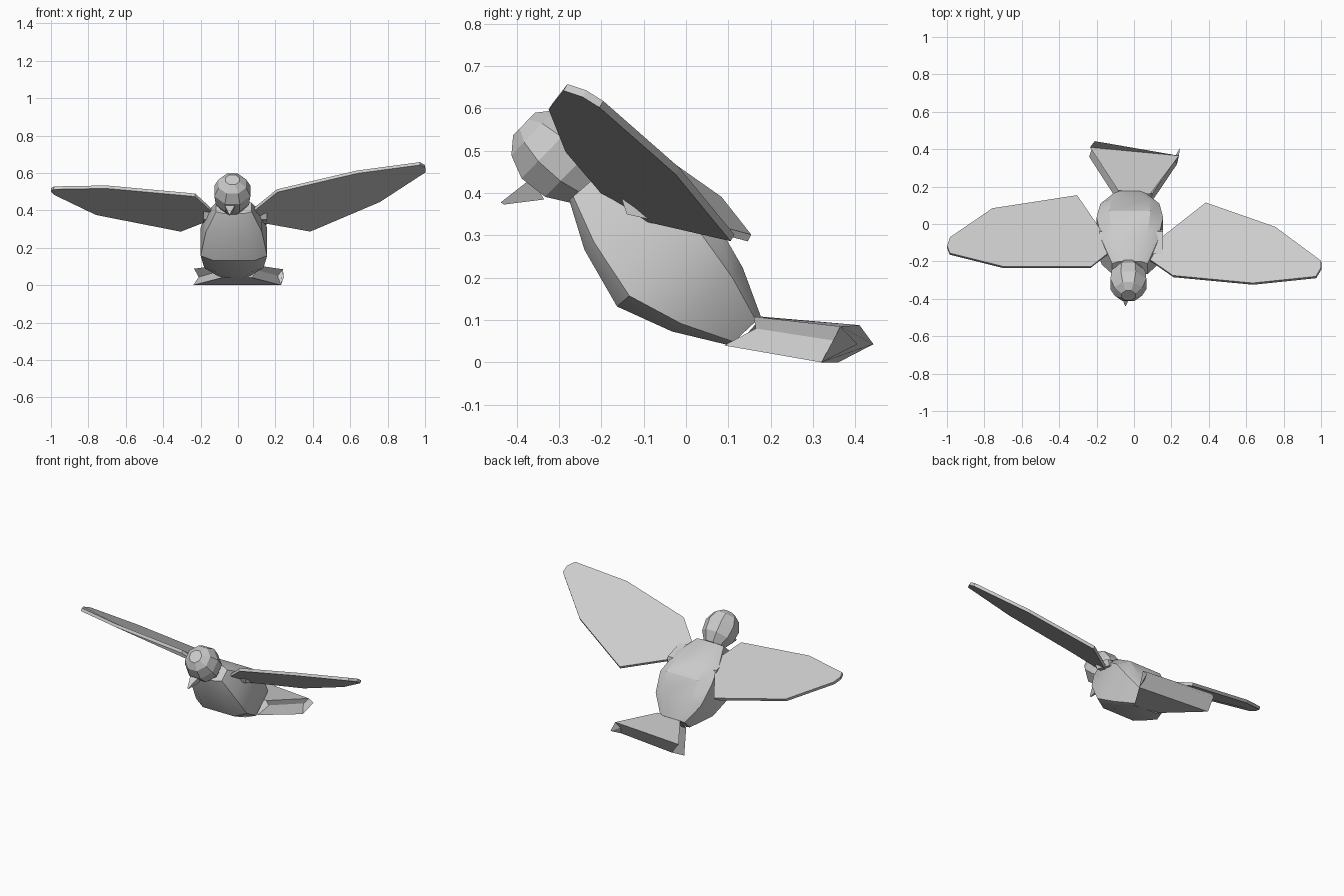
import bpy, bmesh, math
from mathutils import Vector as V

if "Cube" in bpy.data.objects:
    bpy.data.objects.remove(bpy.data.objects["Cube"])

grey = bpy.data.materials.new("plain grey")
grey.diffuse_color = (0.6, 0.6, 0.6, 1)
grey.use_nodes = True
grey.node_tree.nodes["Principled BSDF"].inputs["Base Color"].default_value = grey.diffuse_color


def make(name, rings, smooth=None, mid_caps=True):
    """Skin a list of equal-length point rings and close both ends."""
    bm = bmesh.new()
    vs = [[bm.verts.new(p) for p in r] for r in rings]
    n = len(vs[0])
    for a, b in zip(vs, vs[1:]):
        for i in range(n):
            j = (i + 1) % n
            bm.faces.new((a[i], a[j], b[j], b[i]))
    bm.faces.new(vs[0][::-1])
    bm.faces.new(vs[-1])
    bmesh.ops.recalc_face_normals(bm, faces=bm.faces)
    me = bpy.data.meshes.new(name)
    bm.to_mesh(me)
    bm.free()
    me.materials.append(grey)
    ob = bpy.data.objects.new(name, me)
    bpy.context.collection.objects.link(ob)
    if smooth:
        bpy.context.view_layer.objects.active = ob
        ob.select_set(True)
        bpy.ops.object.shade_smooth_by_angle(angle=math.radians(smooth))
        ob.select_set(False)
    return ob


# Body: boxy octagonal sections from neck to tail, each (belly yz, back yz, half width)
octagon = [(.62, 1), (1, .7), (1, -.75), (.62, -1),
           (-.62, -1), (-1, -.75), (-1, .7), (-.62, 1)]
sections = [((-.276, .384), (-.20, .45), .095), ((-.24, .266), (-.06, .41), .15),
            ((-.163, .132), (.07, .335), .178), ((-.033, .073), (.134, .224), .158),
            ((.104, .04), (.177, .108), .085)]
rings = []
for (y0, z0), (y1, z1), w in sections:
    c = V((-.022, (y0 + y1) / 2, (z0 + z1) / 2))
    h = V((0, (y1 - y0) / 2, (z1 - z0) / 2))
    rings.append([c + V((u * w, 0, 0)) + h * v for u, v in octagon])
make("body", rings, 30)

# Head: faceted ball on an axis leaning up and forward
axis = V((0, -.72, .70))
side, up = V((1, 0, 0)), V((0, .70, .72))
rings = []
for t, r in [(-.105, .06), (-.05, .096), (.02, .104), (.075, .08), (.105, .04)]:
    rings.append([V((-.03, -.307, .49)) + axis * t +
                  (side * math.cos(a) + up * math.sin(a)) * r
                  for a in [math.pi / 8 + k * math.pi / 4 for k in range(8)]])
make("head", rings)

# Beak: short tapering spike
make("beak", [[(-.075, -.365, .435), (-.012, -.365, .435), (-.03, -.335, .385), (-.06, -.335, .385)],
              [(-.048, -.438, .378), (-.043, -.438, .378), (-.043, -.43, .373), (-.048, -.43, .373)]])

# Tail: flaring wedge with a bevelled trailing edge
make("tail", [[(-.085, .18, .108), (-.085, .185, .08), (-.085, .12, .04),
               (.075, .09, .04), (.10, .165, .08), (.085, .16, .108)],
              [(-.235, .41, .088), (-.21, .443, .043), (-.24, .36, 0),
               (.23, .32, 0), (.245, .405, .043), (.24, .365, .085)]])

# Wings: thin plates, outline running from the root along the front to the tip and back
wings = {
    "right_wing": [(.08, -.19, .40), (.21, -.28, .505), (.636, -.32, .605), (.973, -.285, .65),
                   (1, -.24, .635), (1, -.20, .61), (.757, -.02, .452), (.385, .11, .294),
                   (.13, -.09, .34)],
    "left_wing": [(-.14, -.16, .40), (-.23, -.23, .482), (-.705, -.23, .525), (-.985, -.16, .52),
                  (-1, -.12, .51), (-.985, -.075, .492), (-.758, .08, .383), (-.305, .15, .294),
                  (-.175, -.04, .345)],
}
for name, pts in wings.items():
    pts = [V(p) for p in pts]
    n = (pts[7] - pts[1]).cross(pts[3] - pts[1]).normalized()
    n = n if n.z > 0 else -n
    make(name, [[p - n * .009 for p in pts], [p + n * .009 for p in pts]])

# Shoulders: small blocks joining the wings to the body
for name, x0, x1 in (("right_shoulder", .07, .155), ("left_shoulder", -.11, -.185)):
    make(name, [[(x, -.16, .41), (x, -.04, .37), (x, -.03, .325), (x, -.14, .35)] for x in (x0, x1)])
